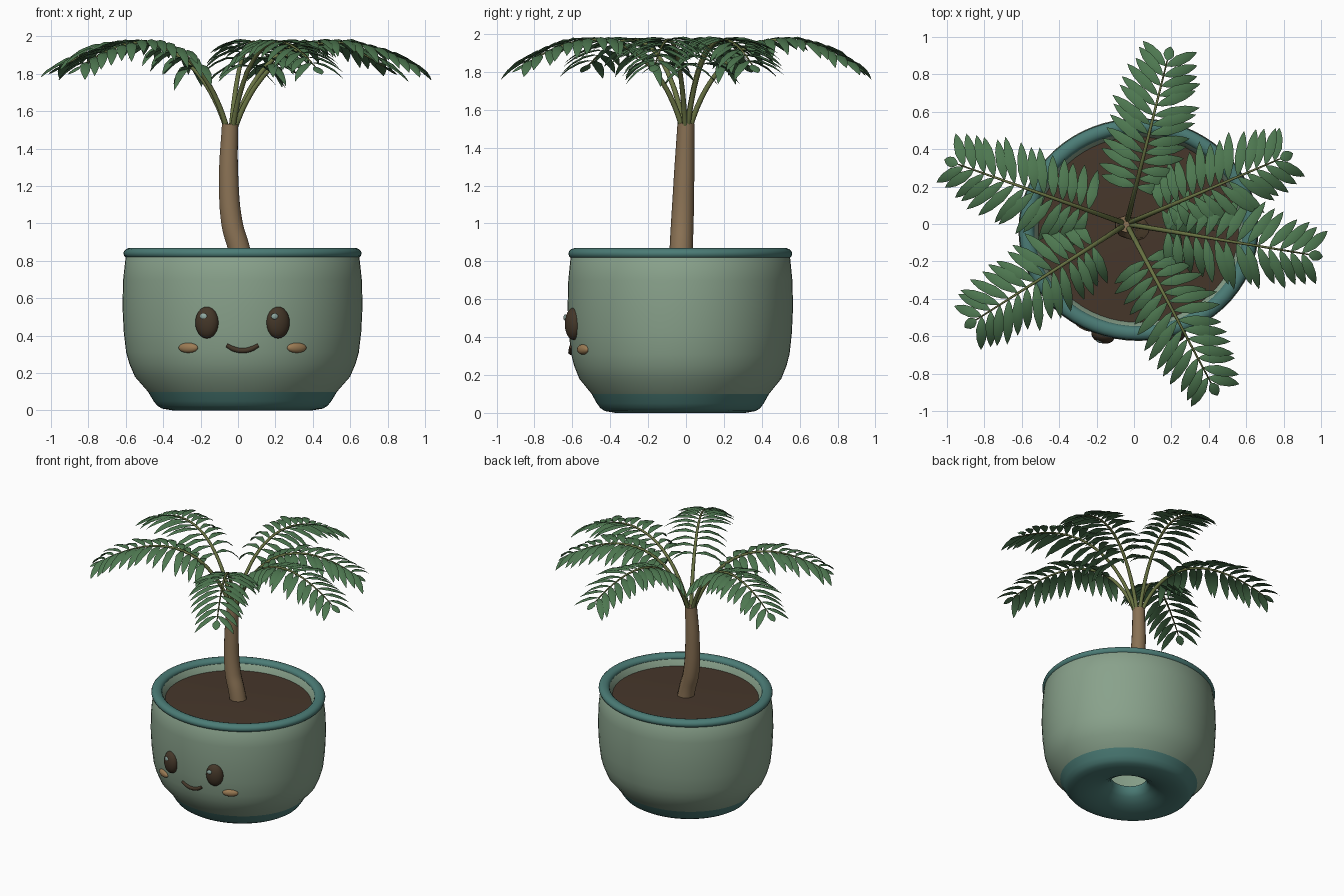
import bpy, bmesh, math, random
from mathutils import Vector

random.seed(4)
cube = bpy.data.objects.get("Cube")
if cube:
    bpy.data.objects.remove(cube)


def material(name, *rgb):
    m = bpy.data.materials.new(name)
    m.use_nodes = True
    m.diffuse_color = (*rgb, 1)
    bsdf = next(n for n in m.node_tree.nodes if n.type == 'BSDF_PRINCIPLED')
    bsdf.inputs["Base Color"].default_value = (*rgb, 1)
    return m


SAGE = material("sage glaze", 0.25, 0.36, 0.26)
TEAL = material("teal glaze", 0.07, 0.2, 0.18)
SOIL = material("dark soil", 0.062, 0.038, 0.024)
BARK = material("bark", 0.25, 0.165, 0.088)
STEM = material("olive stem", 0.14, 0.17, 0.055)
LEAF = material("leaf green", 0.075, 0.185, 0.08)
DARK = material("dark brown", 0.058, 0.038, 0.022)
BLUSH = material("tan blush", 0.33, 0.2, 0.09)
SHINE = material("eye shine", 0.28, 0.4, 0.36)

POT = Vector((0.024, -0.03, 0))
SQUASH = 0.927  # the pot is slightly oval


def finish(obj, mat, angle=40):
    obj.data.materials.append(mat)
    bpy.ops.object.select_all(action='DESELECT')
    obj.select_set(True)
    bpy.context.view_layer.objects.active = obj
    if obj.type == 'CURVE':
        bpy.ops.object.convert(target='MESH')
    bpy.ops.object.shade_smooth_by_angle(angle=math.radians(angle))
    return obj


def mesh_object(name, bm, mat, angle=40):
    bmesh.ops.recalc_face_normals(bm, faces=bm.faces[:])
    me = bpy.data.meshes.new(name)
    bm.to_mesh(me)
    bm.free()
    obj = bpy.data.objects.new(name, me)
    bpy.context.collection.objects.link(obj)
    return finish(obj, mat, angle)


def lathe(name, profile, mat, closed=False, cap=False, steps=64):
    bm = bmesh.new()
    rings = []
    for r, z in profile:
        angles = [math.tau * k / steps for k in range(steps)]
        rings.append([bm.verts.new(POT + Vector((r * math.cos(a), SQUASH * r * math.sin(a), z)))
                      for a in angles])
    pairs = list(zip(rings, rings[1:]))
    if closed:
        pairs.append((rings[-1], rings[0]))
    for a, b in pairs:
        for k in range(steps):
            n = (k + 1) % steps
            bm.faces.new((a[k], a[n], b[n], b[k]))
    if cap:
        bm.faces.new(rings[-1])
    return mesh_object(name, bm, mat)


def tube(name, points, depth, radii, mat):
    cu = bpy.data.curves.new(name, 'CURVE')
    cu.dimensions = '3D'
    cu.bevel_depth = depth
    cu.bevel_resolution = 3
    cu.resolution_u = 6
    cu.use_fill_caps = True
    sp = cu.splines.new('BEZIER')
    sp.bezier_points.add(len(points) - 1)
    for bp, p, r in zip(sp.bezier_points, points, radii):
        bp.co = p
        bp.radius = r
        bp.handle_left_type = bp.handle_right_type = 'AUTO'
    obj = bpy.data.objects.new(name, cu)
    bpy.context.collection.objects.link(obj)
    return finish(obj, mat)


# Pot: outer wall, base with drain hole, rolled rim, soil
WALL = [(0.505, 0.1), (0.575, 0.18), (0.605, 0.25), (0.622, 0.31), (0.635, 0.42),
        (0.642, 0.56), (0.638, 0.7), (0.625, 0.82)]
INSIDE = [(0.6, 0.85), (0.565, 0.845), (0.548, 0.82), (0.515, 0.74), (0.5, 0.3), (0.4, 0.15),
          (0.13, 0.13)]
lathe("pot_body", WALL + INSIDE, SAGE)
lathe("pot_base", [(0.505, 0.1), (0.475, 0.05), (0.455, 0.025), (0.43, 0.01), (0.37, 0),
                   (0.3, 0.005), (0.22, 0.025), (0.16, 0.06), (0.135, 0.09), (0.13, 0.13)], TEAL)
rim = [(0.597 + 0.04 * math.cos(a), 0.84 + 0.03 * math.sin(a))
       for a in (math.tau * k / 14 for k in range(14))]
lathe("pot_rim", rim, TEAL, closed=True)
lathe("soil", [(0.535, 0.79), (0.3, 0.8), (0.1, 0.805)], SOIL, cap=True)


# Face, set on the pot wall
def on_wall(x, z):
    for (r0, z0), (r1, z1) in zip(WALL, WALL[1:]):
        if z0 <= z <= z1:
            r = r0 + (r1 - r0) * (z - z0) / (z1 - z0)
    dx = x - POT.x
    return Vector((x, POT.y - SQUASH * math.sqrt(r * r - dx * dx), z))


def blob(name, x, z, size, mat, lift=0):
    bm = bmesh.new()
    bmesh.ops.create_uvsphere(bm, u_segments=20, v_segments=12, radius=1)
    obj = mesh_object(name, bm, mat, 60)
    obj.scale = size
    obj.location = on_wall(x, z) - Vector((0, lift, 0))
    obj.rotation_euler.z = math.asin((x - POT.x) / 0.66)


for side, word in ((-1, "right"), (1, "left")):
    eye_x = POT.x + side * 0.19
    blob(word + "_eye", eye_x, 0.47, (0.064, 0.044, 0.085), DARK)
    blob(word + "_eye_shine", eye_x - 0.018, 0.503, (0.02, 0.008, 0.016), SHINE, 0.037)
    blob(word + "_cheek", POT.x + side * 0.29, 0.335, (0.057, 0.022, 0.027), BLUSH)
smile = [on_wall(POT.x + dx, 0.32 + 4 * dx * dx) for dx in (-0.085, -0.045, 0, 0.045, 0.085)]
tube("mouth", smile, 0.014, [0.8, 1, 1, 1, 0.8], DARK)

# Trunk
trunk_path = [(0.025, -0.025, 0.77), (0.004, -0.025, 0.87), (-0.03, -0.02, 0.99),
              (-0.05, -0.01, 1.25), (-0.043, 0, 1.53)]
tube("trunk", trunk_path, 0.06, [1.05, 1.02, 1, 0.9, 0.75], BARK)


# Fronds: arched stem with paired leaflets that rise, then droop
def arch(t, reach, heading):
    s = 1 - t
    w = (s ** 3, 3 * s * s * t, 3 * s * t * t, t ** 3)
    r = sum(a * b for a, b in zip(w, (0.015, 0.22, 0.62, 1))) * reach
    z = sum(a * b for a, b in zip(w, (1.49, 2.05, 2.05, 1.84)))
    return Vector((-0.04 + r * math.cos(heading), r * math.sin(heading), z))


def leaflet(bm, base, direction, length, droop):
    across = direction.cross(Vector((0, 0, 1))).normalized()
    up = across.cross(direction).normalized()
    rows = []
    for s, w in ((0.15, 0.55), (0.4, 1), (0.7, 0.85), (0.88, 0.45)):
        c = base + direction * length * s - Vector((0, 0, droop * s * s))
        half = across * w * 0.029
        rows.append([bm.verts.new(p) for p in
                     (c - half, c + up * 0.009 * w, c + half, c - up * 0.004 * w)])
    first = bm.verts.new(base)
    last = bm.verts.new(base + direction * length - Vector((0, 0, droop)))
    for k in range(4):
        n = (k + 1) % 4
        bm.faces.new((first, rows[0][k], rows[0][n]))
        bm.faces.new((last, rows[-1][n], rows[-1][k]))
        for a, b in zip(rows, rows[1:]):
            bm.faces.new((a[k], b[k], b[n], a[n]))


PAIRS = 14
for number, (degrees, reach) in enumerate(
        ((76, 0.9), (23, 0.89), (-9.5, 0.985), (-62, 0.96), (212.5, 0.95), (160.5, 0.955)), 1):
    heading = math.radians(degrees)
    path = [arch(k / 10, reach, heading) for k in range(11)]
    tube(f"frond_stem_{number}", path, 0.015, [1 - 0.075 * k for k in range(11)], STEM)
    bm = bmesh.new()
    for i in range(PAIRS):
        u = i / (PAIRS - 1)
        t = 0.28 + 0.69 * u
        base = arch(t, reach, heading)
        along = (arch(t + 0.02, reach, heading) - base).normalized()
        out = Vector((-math.sin(heading), math.cos(heading), 0))
        for side in (-1, 1):
            sweep = math.radians(10 + 30 * u + random.uniform(-5, 5))
            length = (0.22 + 0.26 * u * (1 - u) - 0.05 * u) * random.uniform(0.92, 1.08)
            way = out * side * math.cos(sweep) + along * math.sin(sweep)
            way.z += 0.22 + 0.1 * u
            droop = (0.17 - 0.08 * u) * random.uniform(0.8, 1.2)
            leaflet(bm, base, way.normalized(), length, droop)
    tip = arch(1, reach, heading)
    leaflet(bm, tip, (tip - arch(0.96, reach, heading)).normalized(), 0.09, 0)
    mesh_object(f"frond_leaflets_{number}", bm, LEAF, 50)
